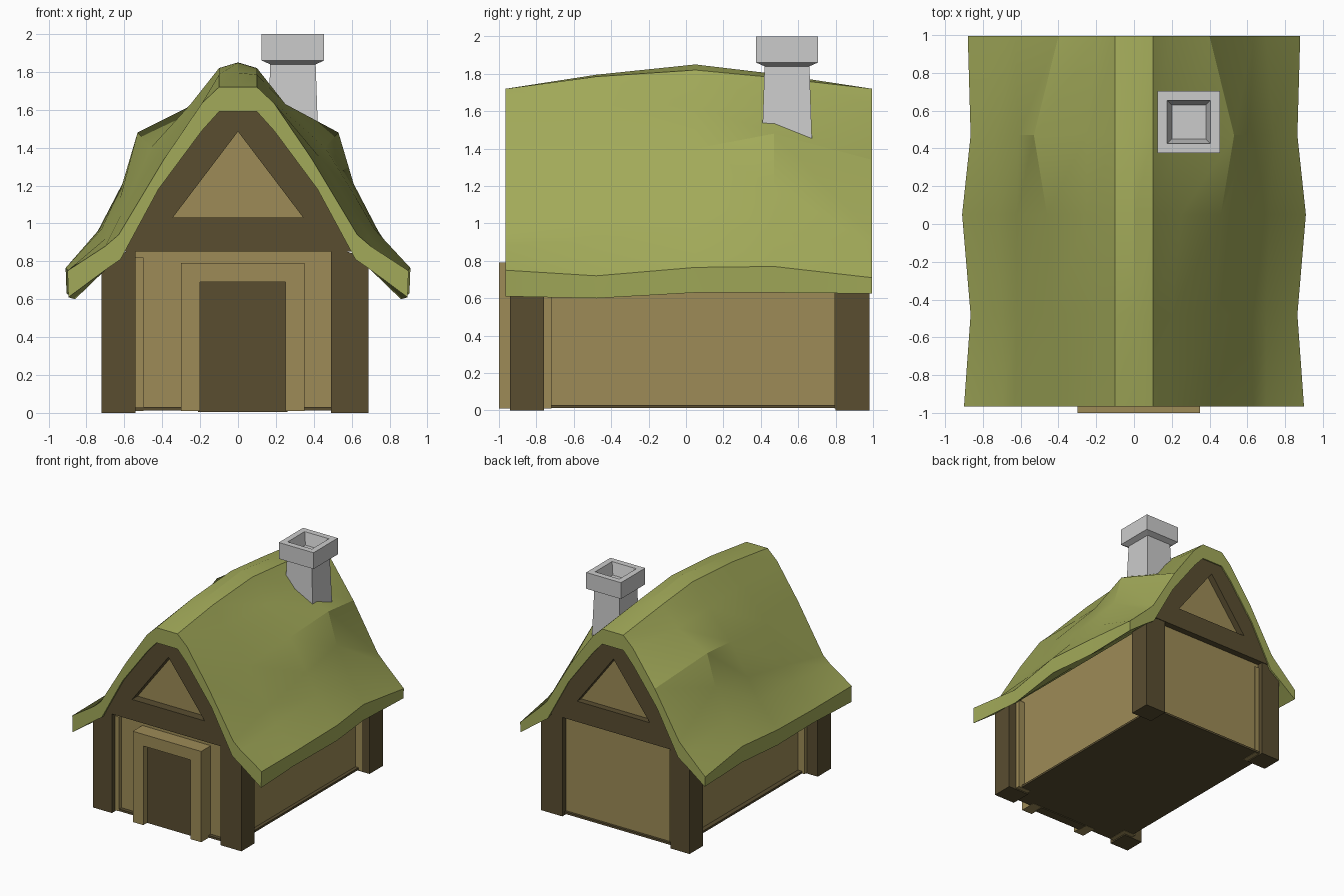
import bpy, bmesh, math

if "Cube" in bpy.data.objects:
    bpy.data.objects.remove(bpy.data.objects["Cube"])


def material(name, rgb):
    m = bpy.data.materials.new(name)
    m.diffuse_color = (*rgb, 1)
    m.use_nodes = True
    m.node_tree.nodes["Principled BSDF"].inputs["Base Color"].default_value = m.diffuse_color
    return m


THATCH = material("thatch", (0.36, 0.40, 0.10))
TIMBER = material("dark_timber", (0.10, 0.075, 0.03))
PLASTER = material("plaster", (0.34, 0.26, 0.095))


def finish(name, bm, mat=None):
    bmesh.ops.recalc_face_normals(bm, faces=bm.faces)
    me = bpy.data.meshes.new(name)
    bm.to_mesh(me)
    bm.free()
    ob = bpy.data.objects.new(name, me)
    bpy.context.collection.objects.link(ob)
    if mat:
        me.materials.append(mat)
    return ob


def loft(name, rings, mat=None, cap=True):
    """Join closed rings of points with quads."""
    bm = bmesh.new()
    vs = [[bm.verts.new(p) for p in r] for r in rings]
    n = len(vs[0])
    for a, b in zip(vs, vs[1:]):
        for i in range(n):
            j = (i + 1) % n
            bm.faces.new((a[i], a[j], b[j], b[i]))
    if cap:
        bm.faces.new(vs[0])
        bm.faces.new(vs[-1])
    else:  # shell: strip of quads across each end
        for r in (vs[0], vs[-1]):
            for i in range(n // 2 - 1):
                bm.faces.new((r[i], r[i + 1], r[n - 2 - i], r[n - 1 - i]))
    return finish(name, bm, mat)


def prism(name, profile, y0, y1, mat):
    """Extrude an xz profile along y."""
    return loft(name, [[(x, y, z) for x, z in profile] for y in (y0, y1)], mat)


def box(name, x0, x1, y0, y1, z0, z1, mat):
    return prism(name, [(x0, z0), (x1, z0), (x1, z1), (x0, z1)], y0, y1, mat)


def mirrored(half):
    return half + [(-x, z) for x, z in reversed(half)]


# Thatched roof: half sections from ridge to eave at five stations
inner = [(0, 1.59), (.1, 1.59), (.19, 1.49), (.42, 1.18), (.62, .81), (.70, .755)]
sections = [
    (-.965, .61, [(0, 1.72), (.1, 1.72), (.19, 1.635), (.39, 1.34), (.63, .94), (.70, .88), (.90, .75)]),
    (-.48, .60, [(0, 1.795), (.1, 1.785), (.20, 1.63), (.43, 1.35), (.62, 1.04), (.70, .92), (.865, .72)]),
    (.05, .63, [(0, 1.85), (.1, 1.82), (.25, 1.63), (.46, 1.40), (.62, 1.14), (.72, .97), (.91, .765)]),
    (.47, .63, [(0, 1.80), (.1, 1.78), (.25, 1.62), (.53, 1.48), (.61, 1.21), (.74, .96), (.865, .77)]),
    (.995, .625, [(0, 1.72), (.1, 1.72), (.19, 1.635), (.40, 1.34), (.63, .95), (.70, .88), (.88, .71)]),
]
rings = []
for y, eave_z, outer in sections:
    under = inner + [(outer[-1][0] - .005, eave_z)]
    top = [(-x, z) for x, z in outer[:0:-1]] + outer
    low = under[::-1] + [(-x, z) for x, z in under[1:]]
    rings.append([(x, y, z) for x, z in top + low])
roof = loft("thatched_roof", rings, THATCH, cap=False)
bpy.context.view_layer.objects.active = roof
roof.select_set(True)
bpy.ops.object.shade_smooth_by_angle(angle=math.radians(22))

# Plaster house body and floor
prism("plaster_walls", mirrored([(.56, .02), (.56, .90), (.42, 1.17), (.1, 1.58)]), -.87, .93, PLASTER)
box("floor", -.60, .59, -.90, .95, .012, .03, TIMBER)

# Corner posts with plaster backing strips
for side, x_in, x_out in (("left", -.54, -.72), ("right", .49, .69)):
    s = 1 if x_out > 0 else -1
    for end, y0, y1, b0, b1 in (("front", -.94, -.76, -.90, -.72), ("back", .80, .98, .795, .94)):
        prism(f"{end}_{side}_post", [(x_in, 0), (x_out, 0), (x_out, .77), (s * .61, .84), (x_in, .88)], y0, y1, TIMBER)
        box(f"{end}_{side}_post_backing", *sorted((s * .50, s * .62)), b0, b1, .01, .82, PLASTER)

# Gable timbers at both ends
for end, y0, y1 in (("front", -.945, -.85), ("back", .90, .985)):
    prism(f"{end}_tie_beam", mirrored([(.61, .853), (.505, 1.03)]), y0, y1, TIMBER)
    for side, s in (("left", -1), ("right", 1)):
        pts = [(.345, 1.03), (0, 1.485), (0, 1.60), (.1, 1.60), (.19, 1.50), (.42, 1.19), (.51, 1.03)]
        prism(f"{end}_{side}_rafter", [(s * x, z) for x, z in pts], y0, y1, TIMBER)

# Door and its surround
prism("door_frame", [(-.30, .01), (-.30, .79), (.35, .79), (.35, .01), (.25, .01), (.25, .69), (-.20, .69), (-.20, .01)],
      -1.0, -.86, PLASTER)
box("door", -.21, .26, -.94, -.86, .005, .70, TIMBER)

# Chimney: square rings from shaft to cap and into the flue
levels = [(.135, 1.40), (.12, 1.84), (.165, 1.86), (.165, 2.0), (.115, 2.0), (.09, 1.90)]
loft("chimney", [[(.29 + a * h, .54 + b * h, z) for a, b in ((-1, -1), (1, -1), (1, 1), (-1, 1))]
                 for h, z in levels])
